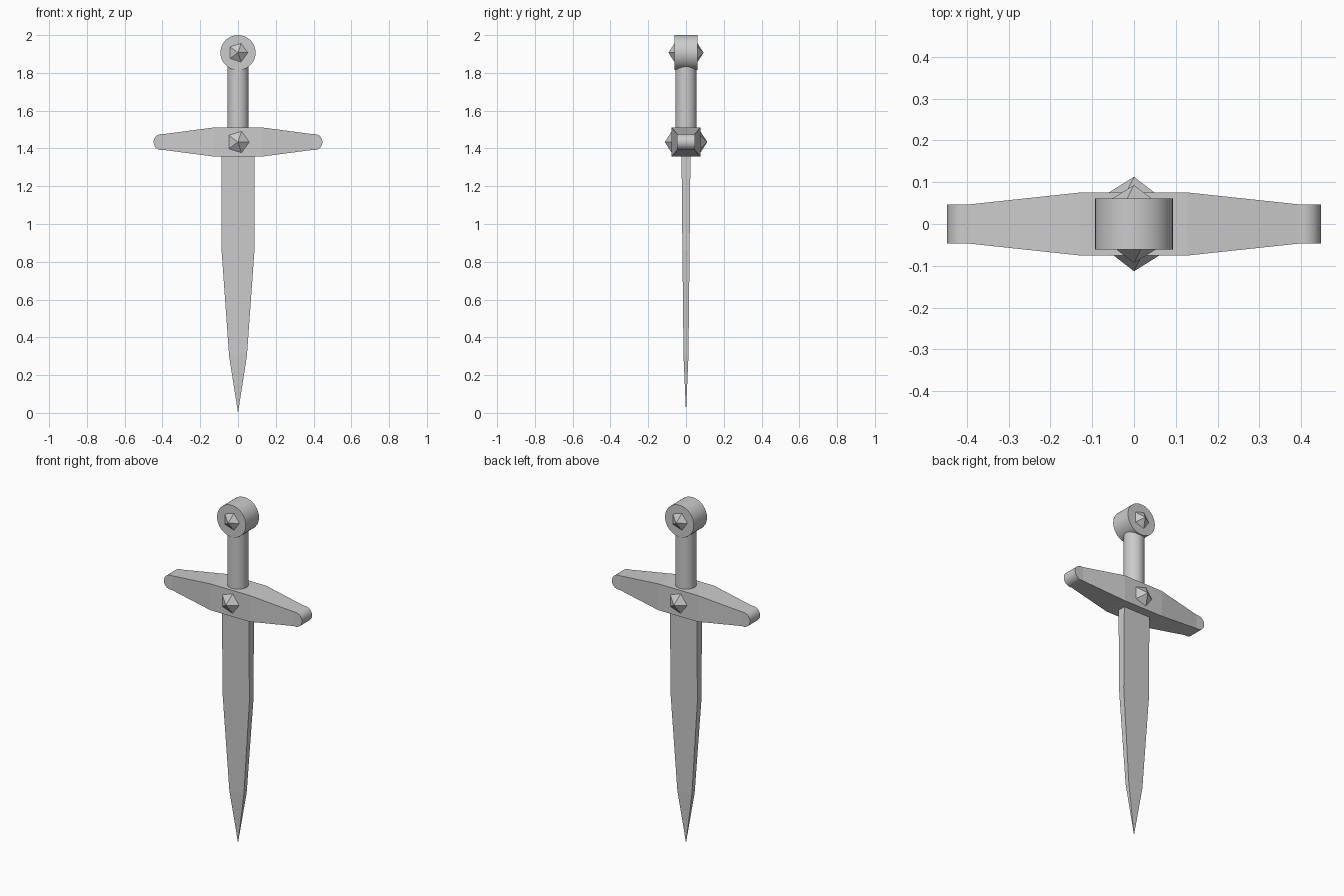
import bpy, bmesh
from math import pi, sin, cos, radians

if "Cube" in bpy.data.objects:
    bpy.data.objects.remove(bpy.data.objects["Cube"])


def loft(name, stations, place):
    """Skin rectangles (position, half width, half depth) along an axis."""
    bm = bmesh.new()
    rings = []
    for p, w, d in stations:
        rings.append([bm.verts.new(place(p, sx * w, sy * d))
                      for sx, sy in ((-1, -1), (1, -1), (1, 1), (-1, 1))])
    for a, b in zip(rings, rings[1:]):
        for i in range(4):
            j = (i + 1) % 4
            bm.faces.new((a[i], a[j], b[j], b[i]))
    bm.faces.new(rings[0])
    bm.faces.new(rings[-1])
    bmesh.ops.remove_doubles(bm, verts=bm.verts, dist=1e-5)
    bmesh.ops.recalc_face_normals(bm, faces=bm.faces)
    mesh = bpy.data.meshes.new(name)
    bm.to_mesh(mesh)
    bm.free()
    ob = bpy.data.objects.new(name, mesh)
    bpy.context.collection.objects.link(ob)
    return ob


def smooth(ob, degrees):
    bpy.ops.object.select_all(action='DESELECT')
    ob.select_set(True)
    bpy.context.view_layer.objects.active = ob
    bpy.ops.object.shade_smooth_by_angle(angle=radians(degrees))


def cylinder(name, r, depth, loc, rot=(0, 0, 0)):
    bpy.ops.mesh.primitive_cylinder_add(vertices=48, radius=r, depth=depth,
                                        location=loc, rotation=rot)
    ob = bpy.context.object
    ob.name = name
    smooth(ob, 30)


def studs(name, r, surface, tip, z):
    """Five-sided pointed studs on the front and back."""
    sink = 0.01
    for side, turn in (("front", 0), ("back", pi)):
        s = -1 if side == "front" else 1
        bm = bmesh.new()
        ring = [(r * cos(2 * pi * i / 5), r * sin(2 * pi * i / 5)) for i in range(5)]
        base = [bm.verts.new((x, sink, h)) for x, h in ring]
        rim = [bm.verts.new((x, 0, h)) for x, h in ring]
        apex = bm.verts.new((0, -(tip - surface), 0))
        for i in range(5):
            j = (i + 1) % 5
            bm.faces.new((rim[i], rim[j], apex))
            bm.faces.new((base[i], base[j], rim[j], rim[i]))
        bm.faces.new(base)
        bmesh.ops.recalc_face_normals(bm, faces=bm.faces)
        mesh = bpy.data.meshes.new(f"{name}_{side}")
        bm.to_mesh(mesh)
        bm.free()
        ob = bpy.data.objects.new(f"{name}_{side}", mesh)
        ob.location = (0, s * surface, z)
        ob.rotation_euler.z = turn
        bpy.context.collection.objects.link(ob)


# Blade: flat bar narrowing to a point
loft("blade", [(0, 0, 0), (0.3, 0.047, 0.013), (0.86, 0.087, 0.019), (1.40, 0.087, 0.024)],
     lambda p, w, d: (w, d, p))

# Crossguard: tapers both ways, with rounded ends
GUARD_Z, END_R, END_X = 1.434, 0.042, 0.405
half = [(0.127, 0.077, 0.0755), (END_X - 0.012, END_R, 0.047)]
half += [(END_X + END_R * sin(a), END_R * cos(a), 0.047)
         for a in (pi / 2 * i / 20 for i in range(21))]
half[-1] = (END_X + END_R, 0, 0.047)
guard = loft("crossguard", [(-x, w, d) for x, w, d in reversed(half)] + half,
             lambda p, w, d: (p, d, GUARD_Z + w))
smooth(guard, 6)

# Grip and disc pommel
cylinder("grip", 0.056, 0.38, (0, 0, 1.66))
cylinder("pommel", 0.093, 0.122, (0, 0, 1.907), (pi / 2, 0, 0))

# Pointed studs on guard and pommel
studs("guard_stud", 0.06, 0.0755, 0.113, GUARD_Z)
studs("pommel_stud", 0.052, 0.061, 0.093, 1.907)
